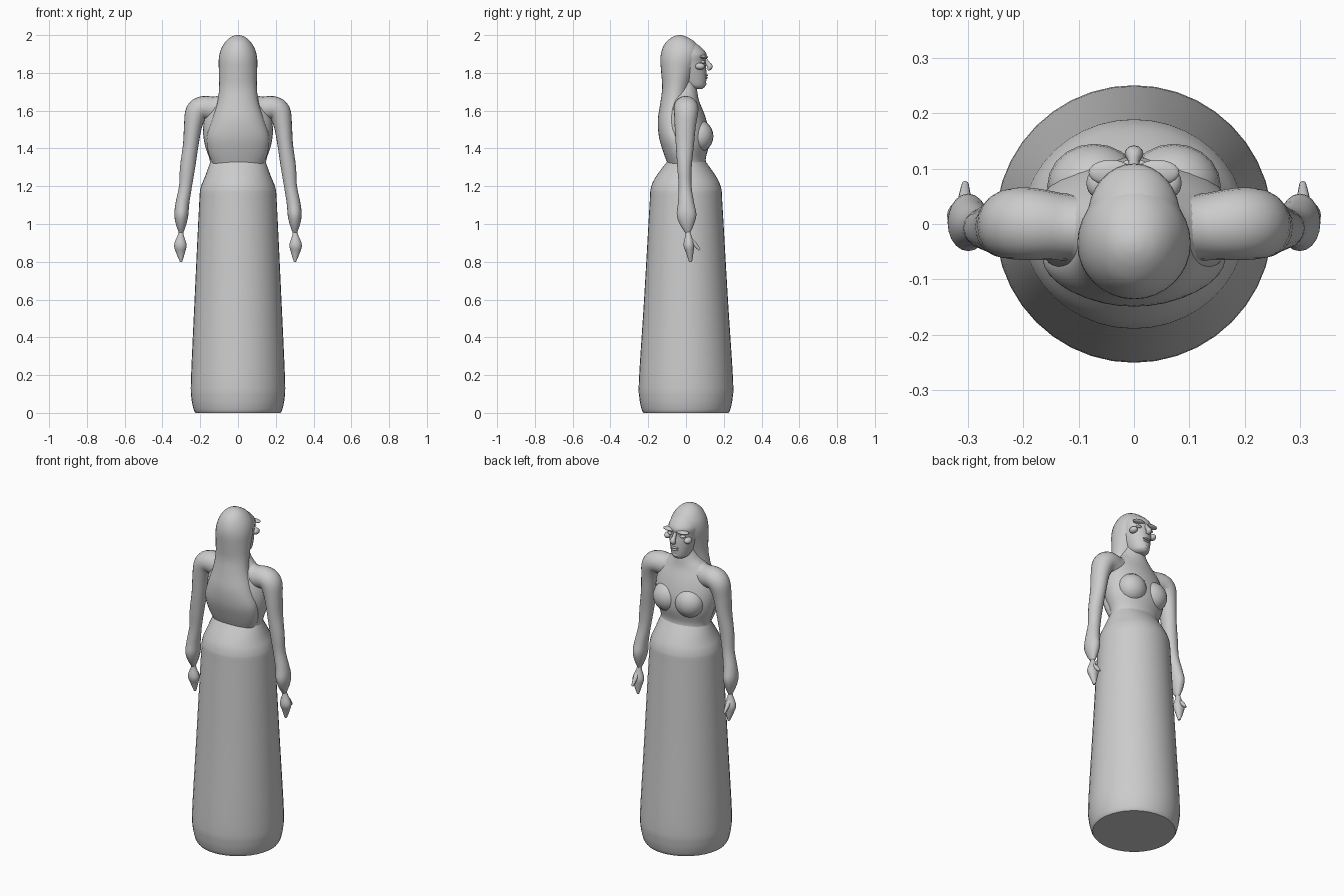
import bpy, bmesh, math
from mathutils import Vector

cube = bpy.data.objects.get("Cube")
if cube:
    bpy.data.objects.remove(cube)

grey = bpy.data.materials.new("plain_grey")
grey.use_nodes = True
grey.diffuse_color = (0.6, 0.6, 0.6, 1)
grey.node_tree.nodes["Principled BSDF"].inputs["Base Color"].default_value = (0.6, 0.6, 0.6, 1)


def finish(bm, name):
    bmesh.ops.recalc_face_normals(bm, faces=bm.faces)
    mesh = bpy.data.meshes.new(name)
    bm.to_mesh(mesh)
    bm.free()
    mesh.materials.append(grey)
    obj = bpy.data.objects.new(name, mesh)
    bpy.context.collection.objects.link(obj)
    bpy.ops.object.select_all(action='DESELECT')
    obj.select_set(True)
    bpy.context.view_layer.objects.active = obj
    bpy.ops.object.shade_smooth_by_angle(angle=math.radians(50))
    return obj


def spline(rows, steps):
    """Smoothly interpolate between rows of section values."""
    out = []
    for i in range(len(rows) - 1):
        a, b, c, d = (rows[max(0, min(len(rows) - 1, i + k))] for k in (-1, 0, 1, 2))
        for s in range(steps):
            t = s / steps
            out.append([q + 0.5 * t * (r - p + t * (2*p - 5*q + 4*r - e + t * (3*(q - r) + e - p)))
                        for p, q, r, e in zip(a, b, c, d)])
    return out + [list(rows[-1])]


def skin(name, rings):
    bm = bmesh.new()
    loops = [[bm.verts.new(p) for p in ring] for ring in rings]
    n = len(loops[0])
    for lo, hi in zip(loops, loops[1:]):
        for i in range(n):
            bm.faces.new((lo[i], lo[(i+1) % n], hi[(i+1) % n], hi[i]))
    bm.faces.new(loops[0])
    bm.faces.new(loops[-1])
    return finish(bm, name)


def loft(name, rows, sides=32, steps=4):
    """Rows: height, half width, back y, front y."""
    rings = []
    for z, rx, yb, yf in spline(rows, steps):
        rings.append([(rx * math.cos(a), (yb + yf) / 2 + (yf - yb) / 2 * math.sin(a), z)
                      for a in (math.tau * i / sides for i in range(sides))])
    return skin(name, rings)


def limb(name, rows, side, sides=20, steps=4):
    """Rows: x, y, z, radius across, radius in depth; rings follow the path."""
    pts = spline(rows, steps)
    rings = []
    for i, (x, y, z, ra, rb) in enumerate(pts):
        d = Vector(pts[min(i+1, len(pts)-1)][:3]) - Vector(pts[max(i-1, 0)][:3])
        across = Vector((0, 1, 0)).cross(d).normalized()
        depth = d.cross(across).normalized()
        ring = []
        for k in range(sides):
            a = math.tau * k / sides
            p = Vector((x, y, z)) + across * ra * math.cos(a) + depth * rb * math.sin(a)
            ring.append((p.x * side, p.y, p.z))
        rings.append(ring)
    return skin(name, rings)


def ball(name, centre, radii):
    bm = bmesh.new()
    bmesh.ops.create_uvsphere(bm, u_segments=20, v_segments=12, radius=1)
    for v in bm.verts:
        v.co = Vector(c + p * r for c, p, r in zip(centre, v.co, radii))
    return finish(bm, name)


# Long skirt with a rounded hem and a hip line
loft("skirt", [(0, .225, -.225, .225), (.02, .235, -.235, .235), (.08, .247, -.247, .247),
               (.18, .249, -.249, .249), (.6, .23, -.222, .222), (1.1, .206, -.193, .193),
               (1.19, .198, -.186, .186), (1.25, .175, -.16, .16), (1.33, .146, -.1, .105)], sides=40)

# Bodice, neck and bust
loft("bodice", [(1.29, .15, -.11, .12), (1.34, .15, -.1, .104), (1.42, .176, -.12, .122),
                (1.5, .185, -.125, .12), (1.58, .172, -.11, .098), (1.65, .135, -.09, .07),
                (1.7, .085, -.075, .06), (1.76, .06, -.06, .05), (1.82, .055, -.05, .05)])
for side, label in ((1, "left"), (-1, "right")):
    ball(label + "_bust", (.072 * side, .068, 1.465), (.085, .077, .085))

# Head, face and long hair
loft("head", [(1.715, .025, .03, .085), (1.73, .047, -.01, .102), (1.77, .062, -.05, .108),
              (1.82, .075, -.08, .107), (1.86, .082, -.09, .103), (1.9, .083, -.09, .108),
              (1.94, .065, -.08, .075), (1.97, .04, -.05, .03)])
loft("hair", [(1.32, .135, -.098, .03), (1.38, .158, -.12, .03), (1.46, .165, -.143, .02),
              (1.55, .138, -.149, .01), (1.64, .11, -.136, .01), (1.72, .1, -.126, .02),
              (1.8, .101, -.131, .045), (1.87, .102, -.136, .07), (1.92, .092, -.128, .075),
              (1.96, .07, -.108, .05), (1.985, .045, -.08, .015), (1.997, .02, -.055, -.015),
              (2, .003, -.037, -.031)])
limb("nose", [(0, .1, 1.875, .009, .01), (0, .115, 1.85, .011, .012),
              (0, .127, 1.832, .017, .015), (0, .114, 1.817, .01, .008)], 1, sides=12)
ball("upper_lip", (0, .106, 1.787), (.025, .011, .006))
ball("lower_lip", (0, .105, 1.774), (.021, .011, .006))
ball("chin", (0, .088, 1.742), (.025, .02, .016))
for side, label in ((1, "left"), (-1, "right")):
    ball(label + "_brow", (.042 * side, .093, 1.885), (.04, .023, .01))
    ball(label + "_eye", (.04 * side, .089, 1.858), (.017, .013, .009))
    ball(label + "_cheek", (.066 * side, .074, 1.835), (.02, .026, .018))

# Arms with flared cuffs, hands and thumbs
for side, label in ((1, "left"), (-1, "right")):
    limb(label + "_arm", [(.04, -.01, 1.625, .07, .06), (.12, -.006, 1.61, .065, .06),
                          (.185, 0, 1.615, .062, .065), (.22, 0, 1.59, .06, .064),
                          (.238, -.004, 1.52, .048, .056), (.25, -.006, 1.42, .041, .048),
                          (.267, -.008, 1.3, .04, .038), (.278, -.005, 1.2, .034, .034),
                          (.294, 0, 1.11, .036, .043), (.3, .003, 1.05, .037, .052),
                          (.301, .006, 1, .028, .038), (.301, .01, .955, .012, .014)], side)
    limb(label + "_hand", [(.301, .01, .965, .011, .011), (.303, .012, .94, .016, .016),
                           (.305, .015, .89, .033, .028), (.304, .02, .85, .024, .02),
                           (.301, .024, .8, .006, .008)], side)
    limb(label + "_thumb", [(.306, .02, .92, .012, .012), (.306, .045, .895, .012, .012),
                            (.305, .073, .862, .006, .006)], side, sides=10)
